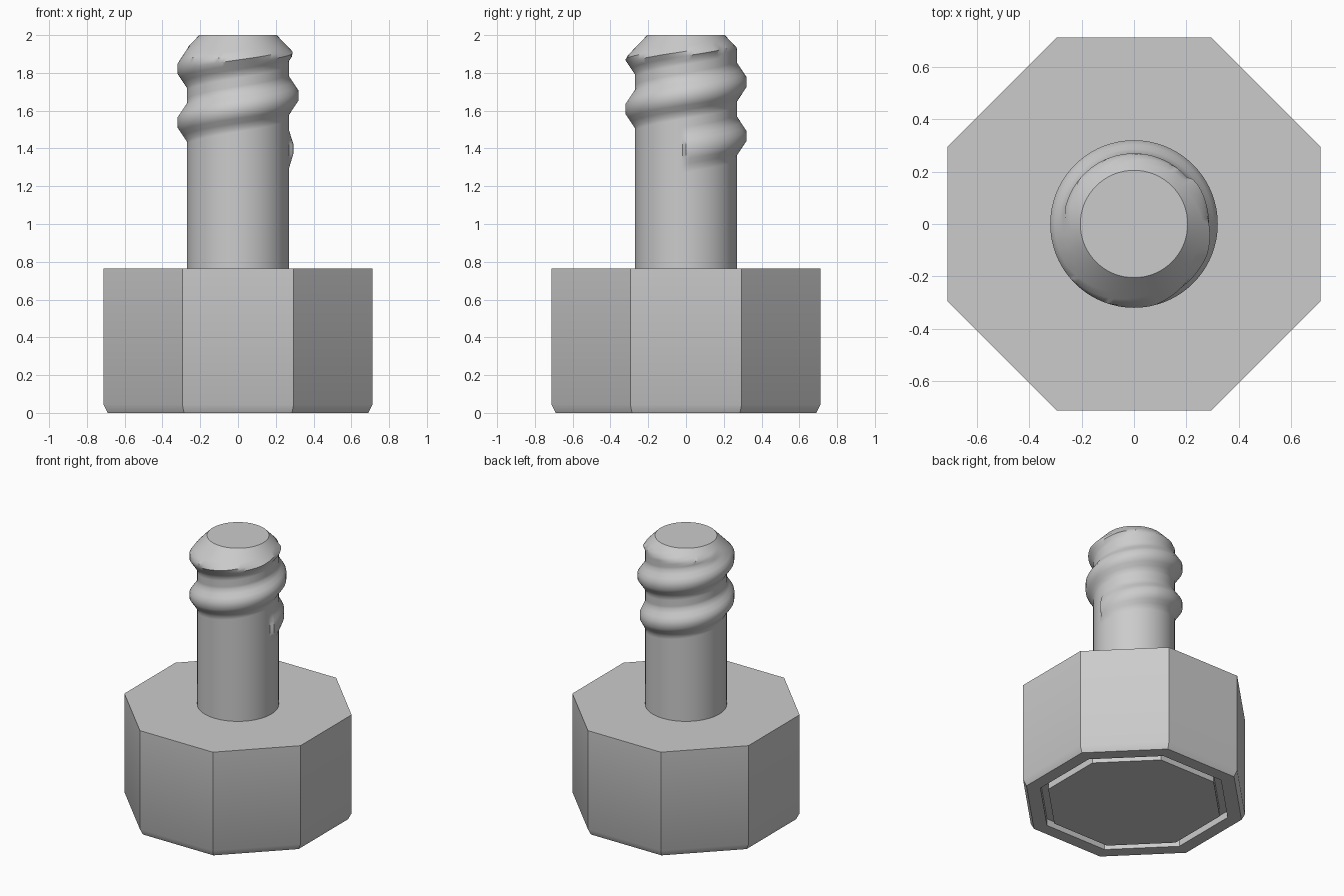
import bpy, bmesh, math

cube = bpy.data.objects.get("Cube")
if cube:
    bpy.data.objects.remove(cube, do_unlink=True)

grey = bpy.data.materials.new("plain_grey")
grey.use_nodes = True
grey.diffuse_color = (0.6, 0.6, 0.6, 1)
grey.node_tree.nodes["Principled BSDF"].inputs["Base Color"].default_value = (0.6, 0.6, 0.6, 1)


def finish(bm, name):
    bmesh.ops.recalc_face_normals(bm, faces=bm.faces)
    mesh = bpy.data.meshes.new(name)
    bm.to_mesh(mesh)
    bm.free()
    mesh.materials.append(grey)
    obj = bpy.data.objects.new(name, mesh)
    bpy.context.collection.objects.link(obj)
    bpy.ops.object.select_all(action="DESELECT")
    obj.select_set(True)
    bpy.context.view_layer.objects.active = obj
    bpy.ops.object.shade_smooth_by_angle(angle=math.radians(40))
    return obj


# Octagonal head: (apothem, height) rings from the underside pad over the groove to the top
HEAD_TOP = 0.765
HEAD = [(0.55, 0), (0.55, 0.05), (0.60, 0.05), (0.60, 0),
        (0.69, 0), (0.712, 0.045), (0.712, HEAD_TOP)]
bm = bmesh.new()
rings = []
for apothem, z in HEAD:
    r = apothem / math.cos(math.pi / 8)
    angles = [math.pi / 8 + i * math.pi / 4 for i in range(8)]
    rings.append([bm.verts.new((r * math.cos(a), r * math.sin(a), z)) for a in angles])
for low, high in zip(rings, rings[1:]):
    for i in range(8):
        k = (i + 1) % 8
        bm.faces.new((low[i], low[k], high[k], high[i]))
bm.faces.new(rings[0])
bm.faces.new(rings[-1])
finish(bm, "octagonal_head")

# Threaded shaft: a grid whose rows follow the helix
ROOT, CREST, PITCH, TOP = 0.27, 0.32, 0.285, 2.0
CREST_Z = 1.68          # crest height at angle zero
FLAT, FLANK = 0.025, 0.10
SIDES = 96
offsets = [-FLANK, -0.075, -0.05, -FLAT, 0, FLAT, 0.05, 0.075, FLANK, 0.12, 0.142, 0.164]
ROWS = len(offsets)


def shaft_radius(turn, offset, z):
    """Root radius plus the ridge, trimmed by the tip chamfer."""
    r = ROOT
    if -1 <= turn <= 1.11:
        grow = min(1, 0.45 + (turn + 1) * 2.5)
        ridge = (FLANK - abs(offset)) / (FLANK - FLAT)
        r += (CREST - ROOT) * grow * max(0, min(1, ridge))
    return min(r, 0.205 + (TOP - z) * 0.96)


bm = bmesh.new()
columns = []
for i in range(SIDES):
    angle = 2 * math.pi * i / SIDES
    column = []
    for turn_index in range(-5, 3):
        turn = turn_index + i / SIDES
        for offset in offsets:
            z = CREST_Z + PITCH * turn + offset
            z = max(HEAD_TOP, min(TOP, z))
            r = shaft_radius(turn, offset, z)
            column.append(bm.verts.new((r * math.cos(angle), r * math.sin(angle), z)))
    columns.append(column)
for i in range(SIDES):
    last = i == SIDES - 1
    here, there = columns[i], columns[0] if last else columns[i + 1]
    shift = ROWS if last else 0
    for j in range(len(here) - 1 - shift):
        bm.faces.new((here[j], there[j + shift], there[j + shift + 1], here[j + 1]))
bmesh.ops.remove_doubles(bm, verts=bm.verts, dist=0.0002)
bmesh.ops.delete(bm, geom=[v for v in bm.verts if not v.link_faces], context="VERTS")
# Flat tip
rim = [e for e in bm.edges if e.is_boundary and all(v.co.z > TOP - 0.001 for v in e.verts)]
bmesh.ops.holes_fill(bm, edges=rim, sides=0)
finish(bm, "threaded_shaft")
